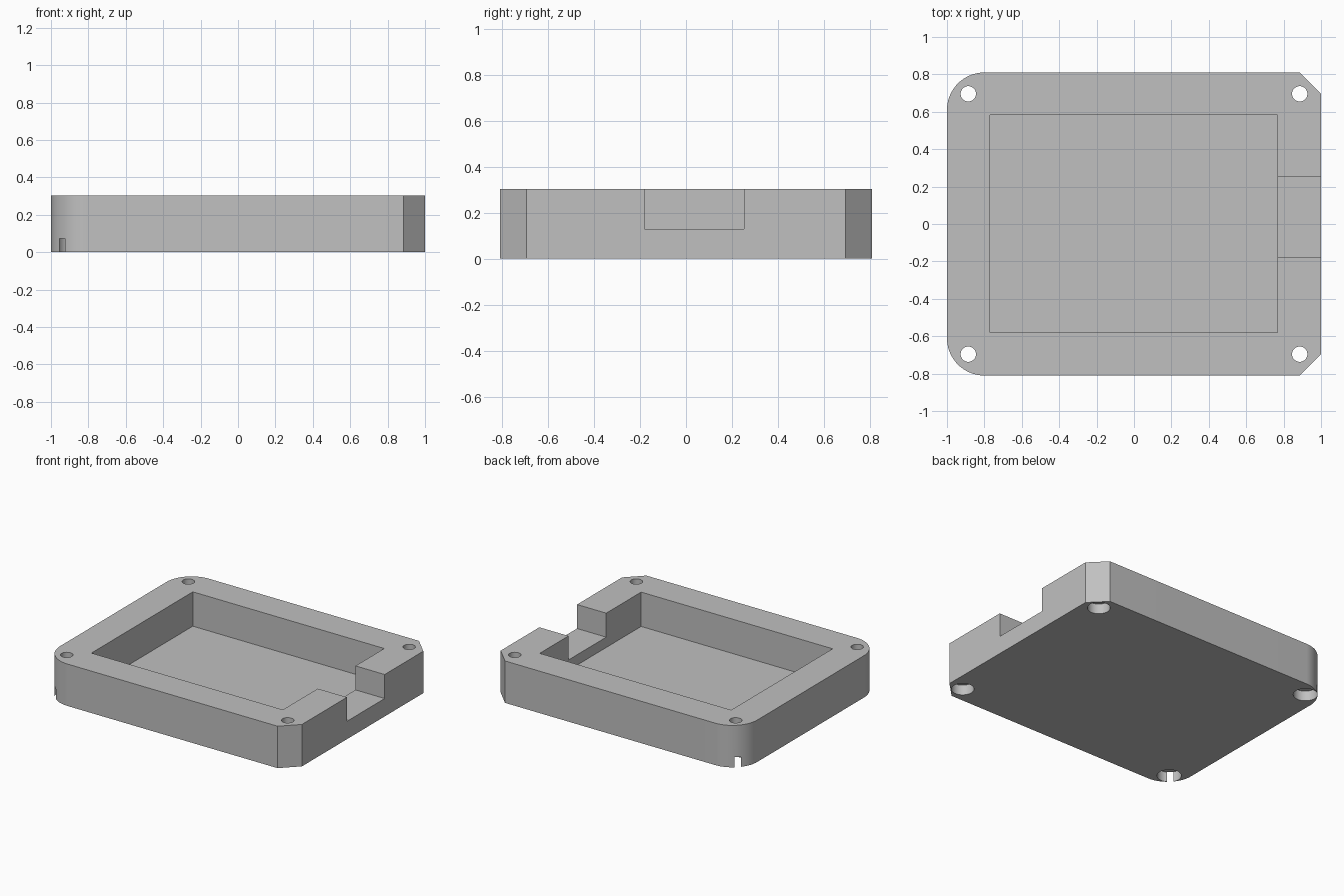
import bpy
import bmesh
from math import sin, cos, pi, radians

old = bpy.data.objects.get("Cube")
if old:
    bpy.data.objects.remove(old, do_unlink=True)

HALF_Y, HEIGHT = 0.81, 0.304
CORNER_R, CHAMFER = 0.2, 0.115
HOLE_X, HOLE_Y = 0.886, 0.696

grey = bpy.data.materials.new("plain grey")
grey.use_nodes = True
colour = (0.53, 0.53, 0.53, 1)
grey.diffuse_color = colour
grey.node_tree.nodes["Principled BSDF"].inputs["Base Color"].default_value = colour


def prism(name, points, z0, z1):
    """Extrude a counter-clockwise outline from z0 to z1."""
    bm = bmesh.new()
    base = bm.faces.new([bm.verts.new((x, y, z0)) for x, y in points])
    top = bmesh.ops.extrude_face_region(bm, geom=[base])["geom"]
    verts = [g for g in top if isinstance(g, bmesh.types.BMVert)]
    bmesh.ops.translate(bm, verts=verts, vec=(0, 0, z1 - z0))
    bmesh.ops.recalc_face_normals(bm, faces=bm.faces)
    mesh = bpy.data.meshes.new(name)
    bm.to_mesh(mesh)
    bm.free()
    mesh.materials.append(grey)
    obj = bpy.data.objects.new(name, mesh)
    bpy.context.collection.objects.link(obj)
    return obj


def arc(cx, cy, r, start, end, n):
    angles = [radians(start + (end - start) * i / n) for i in range(n + 1)]
    return [(cx + r * cos(a), cy + r * sin(a)) for a in angles]


def rect(x0, x1, y0, y1):
    return [(x0, y0), (x1, y0), (x1, y1), (x0, y1)]


def cut(target, cutter):
    cutter.hide_render = True
    mod = target.modifiers.new("cut", "BOOLEAN")
    mod.operation = "DIFFERENCE"
    mod.solver = "EXACT"
    mod.object = cutter
    bpy.context.view_layer.objects.active = target
    bpy.ops.object.modifier_apply(modifier=mod.name)
    bpy.data.objects.remove(cutter, do_unlink=True)


# Body: two rounded corners on one end, two chamfered on the other
cx, cy = CORNER_R - 1, HALF_Y - CORNER_R
outline = [(1 - CHAMFER, -HALF_Y), (1, CHAMFER - HALF_Y),
           (1, HALF_Y - CHAMFER), (1 - CHAMFER, HALF_Y)]
outline += arc(cx, cy, CORNER_R, 90, 180, 24)
outline += arc(cx, -cy, CORNER_R, 180, 270, 24)
tray = prism("enclosure_tray", outline, 0, HEIGHT)

# Main pocket and the cable notch in the chamfered end
cut(tray, prism("pocket_cutter", rect(-0.77, 0.766, -0.58, 0.582), 0.055, 0.5))
cut(tray, prism("notch_cutter", rect(0.7, 1.1, -0.18, 0.252), 0.13, 0.5))

# Screw holes, with counterbores that just break through the rounded corners
for sx in (-1, 1):
    for sy in (-1, 1):
        x, y = sx * HOLE_X, sy * HOLE_Y
        bore = 0.08 if sx < 0 else 0.075
        cut(tray, prism("hole_cutter", arc(x, y, 0.041, 0, 352.5, 47), -0.1, 0.5))
        cut(tray, prism("bore_cutter", arc(x, y, bore, 0, 352.5, 47), -0.1, 0.073))

bpy.ops.object.select_all(action="DESELECT")
tray.select_set(True)
bpy.context.view_layer.objects.active = tray
bpy.ops.object.shade_smooth_by_angle(angle=radians(30))
